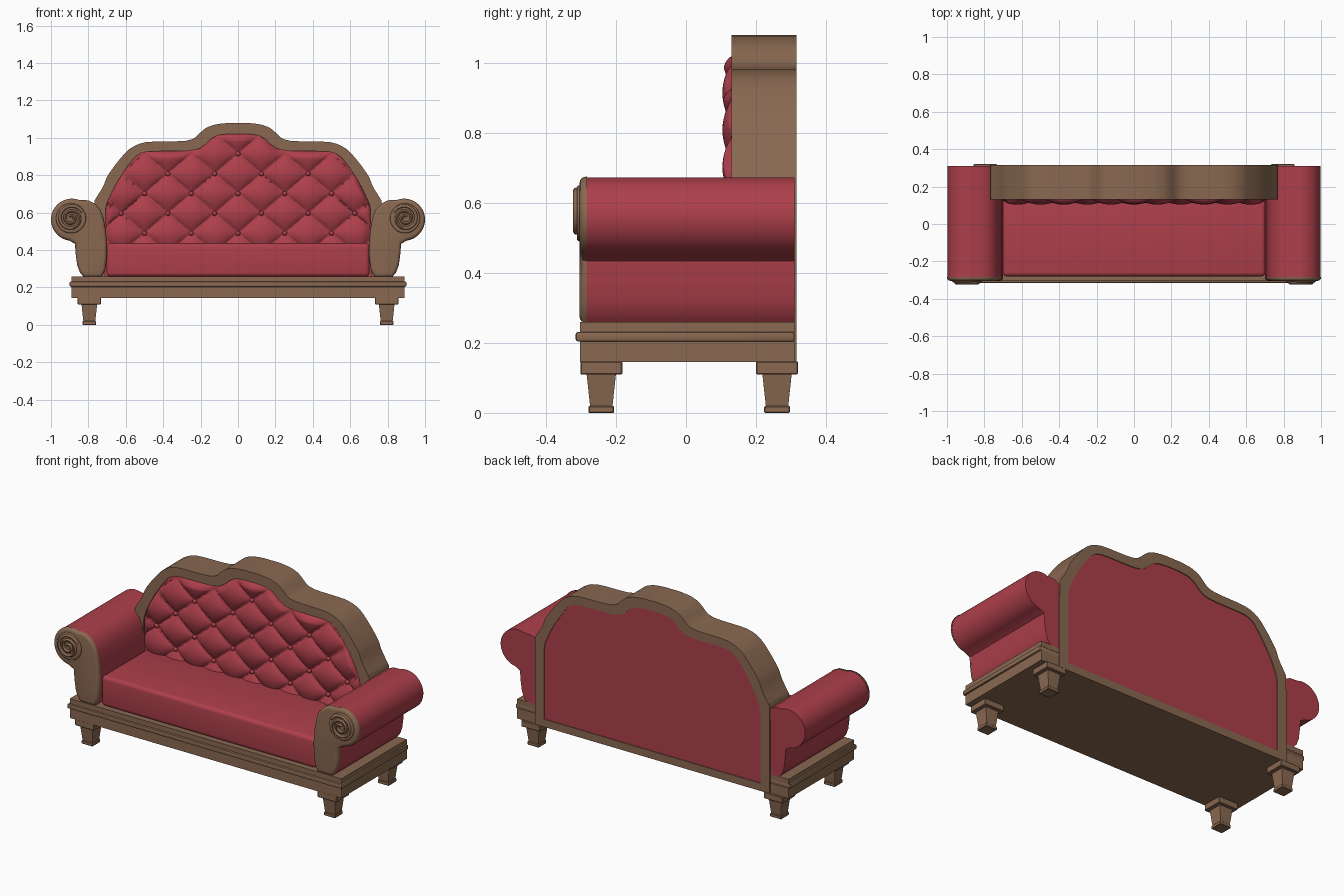
import bpy, bmesh, math
from mathutils import Vector, Matrix

if "Cube" in bpy.data.objects:
    bpy.data.objects.remove(bpy.data.objects["Cube"])


def material(name, col):
    m = bpy.data.materials.new(name)
    m.diffuse_color = (*col, 1)
    m.use_nodes = True
    m.node_tree.nodes["Principled BSDF"].inputs["Base Color"].default_value = m.diffuse_color
    return m


WOOD = material("warm wood", (0.25, 0.14, 0.082))
RED = material("red velvet", (0.42, 0.05, 0.07))


def finish(name, bm, mat, angle=35):
    bmesh.ops.recalc_face_normals(bm, faces=bm.faces)
    me = bpy.data.meshes.new(name)
    bm.to_mesh(me)
    bm.free()
    ob = bpy.data.objects.new(name, me)
    bpy.context.collection.objects.link(ob)
    me.materials.append(mat)
    bpy.ops.object.select_all(action='DESELECT')
    ob.select_set(True)
    bpy.context.view_layer.objects.active = ob
    bpy.ops.object.shade_smooth_by_angle(angle=math.radians(angle))
    return ob


def add_box(bm, x0, x1, y0, y1, z0, z1, bevel=0.0, seg=2):
    r = bmesh.ops.create_cube(bm, size=1)
    for v in r['verts']:
        v.co = Vector(((x0 + x1) / 2 + v.co.x * (x1 - x0),
                       (y0 + y1) / 2 + v.co.y * (y1 - y0),
                       (z0 + z1) / 2 + v.co.z * (z1 - z0)))
    if bevel:
        edges = list({e for v in r['verts'] for e in v.link_edges})
        bmesh.ops.bevel(bm, geom=edges, offset=bevel, segments=seg,
                        profile=0.5, affect='EDGES')
    return r['verts']


def prism(name, pts, y0, y1, mat, bevel=0.0):
    """Extrude an x-z outline from y0 (front) to y1, rounding the front rim."""
    bm = bmesh.new()
    a = [bm.verts.new((x, y0, z)) for x, z in pts]
    b = [bm.verts.new((x, y1, z)) for x, z in pts]
    front = bm.faces.new(a)
    bm.faces.new(b[::-1])
    n = len(pts)
    for i in range(n):
        j = (i + 1) % n
        bm.faces.new((a[i], b[i], b[j], a[j]))
    bmesh.ops.recalc_face_normals(bm, faces=bm.faces)
    if bevel:
        bmesh.ops.bevel(bm, geom=list(front.edges), offset=bevel, segments=4,
                        profile=0.5, affect='EDGES', clamp_overlap=False)
    return finish(name, bm, mat)


def soften(pts):
    out = [pts[0]]
    for (x0, z0), (x1, z1) in zip(pts, pts[1:]):
        out.append((x0 * .8 + x1 * .2, z0 * .8 + z1 * .2))
        out.append((x0 * .2 + x1 * .8, z0 * .2 + z1 * .8))
    out.append(pts[-1])
    return out


# Base rail with moulding
bm = bmesh.new()
add_box(bm, -.89, .89, -.303, .31, .145, .206)
add_box(bm, -.90, .90, -.315, .31, .204, .231, .006)
add_box(bm, -.89, .89, -.303, .31, .229, .26)
finish("base_rail", bm, WOOD)

# Legs: block, taper, foot
for sx, side in ((-1, "left"), (1, "right")):
    for y, end in ((-.242, "front"), (.26, "back")):
        x = sx * .795
        bm = bmesh.new()
        add_box(bm, x - .063, x + .063, y - .06, y + .06, .11, .147, .003, 1)
        for v in add_box(bm, x - .042, x + .042, y - .042, y + .042, .015, .112):
            if v.co.z < .05:
                v.co.x = x + (v.co.x - x) * .75
                v.co.y = y + (v.co.y - y) * .75
        add_box(bm, x - .037, x + .037, y - .037, y + .037, 0, .02, .003, 1)
        finish(f"{end}_{side}_leg", bm, WOOD)

# Seat cushion
bm = bmesh.new()
add_box(bm, -.703, .703, -.28, .15, .258, .437, .022, 4)
finish("seat", bm, RED)

# Backrest outlines (right half, bottom to crown)
outer = [(.77, .145), (.77, .66), (.755, .685), (.72, .74), (.70, .795),
         (.65, .865), (.59, .935), (.54, .965), (.48, .98), (.29, .982),
         (.235, .995), (.20, 1.03), (.17, 1.055), (.12, 1.073), (.05, 1.08)]
inner = [(.71, .19), (.71, .60), (.705, .64), (.675, .71), (.645, .765),
         (.60, .835), (.555, .895), (.515, .92), (.47, .928), (.265, .93),
         (.21, .94), (.175, .965), (.145, .995), (.105, 1.015), (.04, 1.022)]
outer, inner = soften(outer), soften(inner)


def both(half):
    return half + [(-x, z) for x, z in reversed(half)]


# Backrest frame ring
bm = bmesh.new()
rings = [[bm.verts.new((x, y, z)) for x, z in both(o)]
         for o, y in ((outer, .13), (outer, .316), (inner, .316), (inner, .13))]
n = len(rings[0])
for k in range(4):
    p, q = rings[k], rings[(k + 1) % 4]
    for i in range(n):
        j = (i + 1) % n
        bm.faces.new((p[i], p[j], q[j], q[i]))
finish("back_frame", bm, WOOD)

# Backrest panel, seen from behind
prism("back_panel", both(inner), .145, .311, RED)


# Tufted back cushion
def top_at(x):
    x = abs(x)
    for (x0, z0), (x1, z1) in zip(inner[1:], inner[2:]):
        if x1 <= x <= x0 and x0 > x1:
            return z0 + (z1 - z0) * (x0 - x) / (x0 - x1)
    return inner[-1][1]


def tuft_y(x, z):
    u = x / .25 + (z - .49) / .212
    v = x / .25 - (z - .49) / .212
    h = abs(math.sin(math.pi * u) * math.sin(math.pi * v)) ** .45
    edge = max(0, min(top_at(min(abs(x), .709)) - z, .71 - abs(x)))
    return .14 - .036 * h * math.sqrt(min(1, edge / .035))


bm = bmesh.new()
NX, NZ, Z0 = 170, 90, .40
grid = []
for i in range(NX + 1):
    x = -.709 + 1.418 * i / NX
    t = top_at(x)
    col = []
    for k in range(NZ + 1):
        z = Z0 + (t - Z0) * k / NZ
        col.append(bm.verts.new((x, tuft_y(x, z), z)))
    grid.append(col)
for i in range(NX):
    for k in range(NZ):
        bm.faces.new((grid[i][k], grid[i + 1][k], grid[i + 1][k + 1], grid[i][k + 1]))
ob = finish("tufted_back", bm, RED, 70)
if sum(p.normal.y for p in ob.data.polygons) > 0:
    ob.data.flip_normals()

# Buttons
bm = bmesh.new()
for r in range(5):
    for c in range(-6, 7):
        x, z = c * .125, .49 + r * .106
        if (c + r) % 2 == 0 and abs(x) < .66 and z < top_at(x) - .04:
            bmesh.ops.create_uvsphere(bm, u_segments=12, v_segments=8, radius=.013,
                                      matrix=Matrix.Translation((x, .132, z)))
finish("buttons", bm, RED)

# Arm profile: outer foot, roll, inner side
CX, CZ, R = .888, .563, .112
arm = [(.825, .257), (.845, .28), (.86, .32), (.868, .38), (.872, .435)]
arm += [(CX + R * math.cos(math.radians(a)), CZ + R * math.sin(math.radians(a)))
        for a in range(-82, 111, 8)]
arm += [(.80, .666), (.765, .648), (.735, .615), (.718, .57), (.706, .50),
        (.70, .42), (.702, .35), (.71, .295), (.728, .257)]

for sx, side in ((-1, "left"), (1, "right")):
    pts = [(sx * x, z) for x, z in arm]
    prism(f"{side}_arm", [(sx * (.8 + (abs(x) - .8) * .99), .257 + (z - .257) * .993)
                          for x, z in pts], -.285, .31, RED)
    prism(f"{side}_arm_front", pts, -.304, -.283, WOOD, .018)

    # Scroll disc and raised spiral
    cx, cz = sx * .893, .57
    disc = [(cx + .08 * math.cos(math.tau * i / 40), cz + .08 * math.sin(math.tau * i / 40))
            for i in range(40)]
    prism(f"{side}_scroll_disc", disc, -.312, -.295, WOOD, .008)
    bm = bmesh.new()
    N, M = 80, 8
    loops = []
    for i in range(N + 1):
        t = i / N
        a = math.radians(150) - t * math.tau * 2.3
        rad = .07 - .06 * t
        loop = []
        for j in range(M):
            b = math.tau * j / M
            rr = rad + .0085 * math.cos(b)
            loop.append(bm.verts.new((cx + sx * rr * math.cos(a),
                                      -.313 + .0095 * math.sin(b),
                                      cz + rr * math.sin(a))))
        loops.append(loop)
    for p, q in zip(loops, loops[1:]):
        for j in range(M):
            bm.faces.new((p[j], p[(j + 1) % M], q[(j + 1) % M], q[j]))
    bm.faces.new(loops[0])
    bm.faces.new(loops[-1][::-1])
    finish(f"{side}_scroll_spiral", bm, WOOD, 50)
